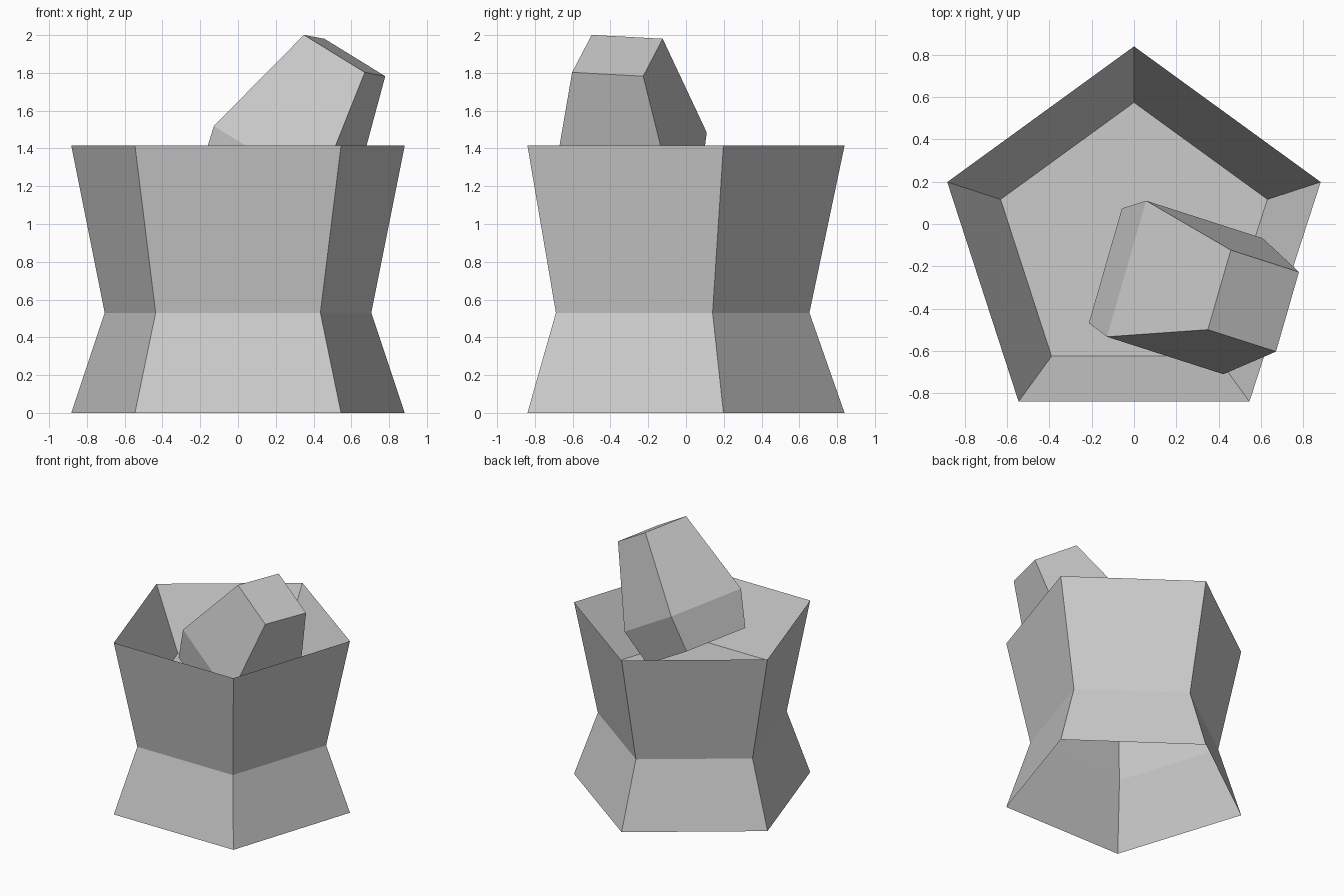
import bpy, bmesh, math
from mathutils import Matrix, Vector

if "Cube" in bpy.data.objects:
    bpy.data.objects.remove(bpy.data.objects["Cube"])


def loft(name, sides, profile, start, cap_start, matrix):
    """Low-poly solid of revolution from (radius, height) rings."""
    bm = bmesh.new()
    rings = []
    for r, h in profile:
        angles = [start + math.tau * i / sides for i in range(sides)]
        rings.append([bm.verts.new((r * math.cos(a), r * math.sin(a), h)) for a in angles])
    for low, high in zip(rings, rings[1:]):
        for i in range(sides):
            j = (i + 1) % sides
            bm.faces.new((low[i], low[j], high[j], high[i]))
    bm.faces.new(rings[-1])
    if cap_start:
        bm.faces.new(rings[0][::-1])
    bm.transform(matrix)
    mesh = bpy.data.meshes.new(name)
    bm.to_mesh(mesh)
    bm.free()
    obj = bpy.data.objects.new(name, mesh)
    bpy.context.collection.objects.link(obj)
    return obj


# Pentagonal pedestal: open underneath, pinched waist, sloped basin on top
loft("pedestal", 5,
     [(0.928, 0), (0.742, 0.53), (0.928, 1.415), (0.663, 0.94)],
     math.pi / 2, False, Matrix.Translation((0, -0.0886, 0)))

# Tilted square-sided stone resting in the basin
axis = Vector((0.499, -0.097, 0.861)).normalized()
side = Vector((0.277, 0.957, -0.05))
across = side.cross(axis).normalized()
side = axis.cross(across)
tilt = Matrix((across, side, axis)).transposed().to_4x4()
half_diagonal = math.sqrt(0.5)
loft("stone", 4,
     [(s * half_diagonal, h) for s, h in ((0.565, -0.287), (0.67, 0), (0.392, 0.65))],
     math.pi / 4, True, Matrix.Translation((0.24, -0.30, 1.332)) @ tilt)
